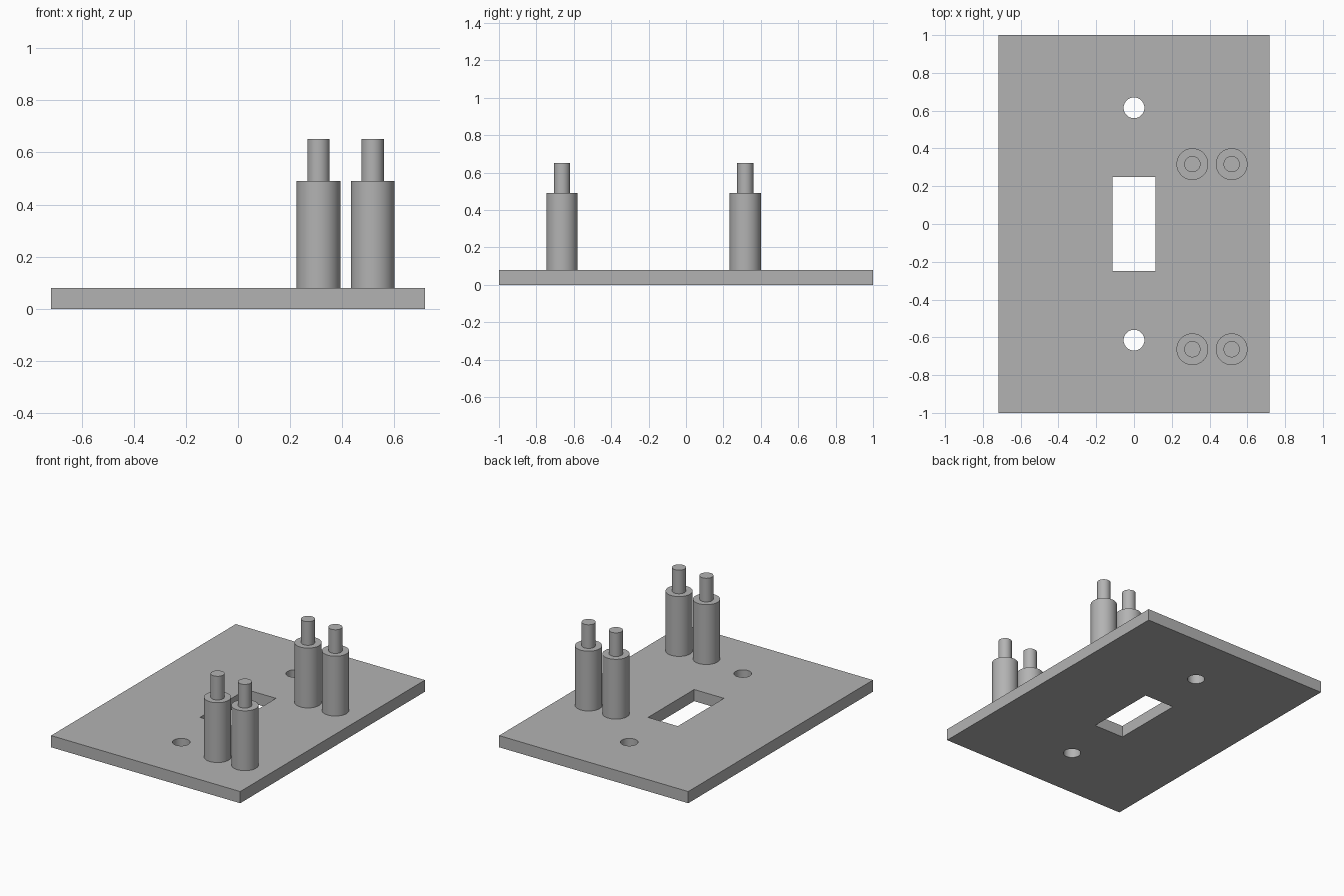
import bpy
import bmesh
from math import radians
from mathutils import Matrix

if "Cube" in bpy.data.objects:
    bpy.data.objects.remove(bpy.data.objects["Cube"], do_unlink=True)

PLATE_TOP = 0.08
SHOULDER = 0.49
PIN_TOP = 0.652

grey = bpy.data.materials.new("plain grey")
grey.use_nodes = True
grey.diffuse_color = (0.45, 0.45, 0.45, 1)
grey.node_tree.nodes["Principled BSDF"].inputs["Base Color"].default_value = grey.diffuse_color


def box(name, x, y, z0, z1):
    bpy.ops.mesh.primitive_cube_add(size=2, location=(0, 0, (z0 + z1) / 2))
    obj = bpy.context.object
    obj.name = name
    obj.scale = (x, y, (z1 - z0) / 2)
    bpy.ops.object.transform_apply(location=True, rotation=False, scale=True)
    obj.data.materials.append(grey)
    return obj


def cut(target, cutter):
    cutter.hide_render = True
    mod = target.modifiers.new("cut", "BOOLEAN")
    mod.operation = "DIFFERENCE"
    mod.solver = "EXACT"
    mod.object = cutter
    bpy.context.view_layer.objects.active = target
    bpy.ops.object.modifier_apply(modifier=mod.name)
    bpy.data.objects.remove(cutter, do_unlink=True)


def smooth(obj):
    bpy.ops.object.select_all(action="DESELECT")
    obj.select_set(True)
    bpy.context.view_layer.objects.active = obj
    bpy.ops.object.shade_smooth_by_angle(angle=radians(30))


# Wall plate with a toggle slot and two screw holes
plate = box("wall_plate", 0.717, 1.0, 0, PLATE_TOP)
cut(plate, box("slot_cutter", 0.113, 0.25, -0.1, 0.2))
for y in (-0.615, 0.615):
    bpy.ops.mesh.primitive_cylinder_add(vertices=48, radius=0.055, depth=0.4, location=(0, y, 0))
    cut(plate, bpy.context.object)
smooth(plate)


# Stepped peg: a lathed profile, wide body with a thin pin on top
def peg(name, x, y):
    profile = [(0, PLATE_TOP), (0.084, PLATE_TOP), (0.084, SHOULDER),
               (0.043, SHOULDER), (0.043, PIN_TOP), (0, PIN_TOP)]
    bm = bmesh.new()
    verts = [bm.verts.new((r, 0, z)) for r, z in profile]
    edges = [bm.edges.new(pair) for pair in zip(verts, verts[1:])]
    bmesh.ops.spin(bm, geom=verts + edges, cent=(0, 0, 0), axis=(0, 0, 1),
                   angle=radians(360), steps=48, use_merge=True)
    bmesh.ops.remove_doubles(bm, verts=bm.verts, dist=0.0001)
    bmesh.ops.recalc_face_normals(bm, faces=bm.faces)
    mesh = bpy.data.meshes.new(name)
    bm.to_mesh(mesh)
    bm.free()
    mesh.materials.append(grey)
    obj = bpy.data.objects.new(name, mesh)
    obj.matrix_world = Matrix.Translation((x, y, 0))
    bpy.context.collection.objects.link(obj)
    smooth(obj)


for row, y in (("front", -0.663), ("back", 0.317)):
    for side, x in (("inner", 0.309), ("outer", 0.517)):
        peg(f"{row}_{side}_peg", x, y)
